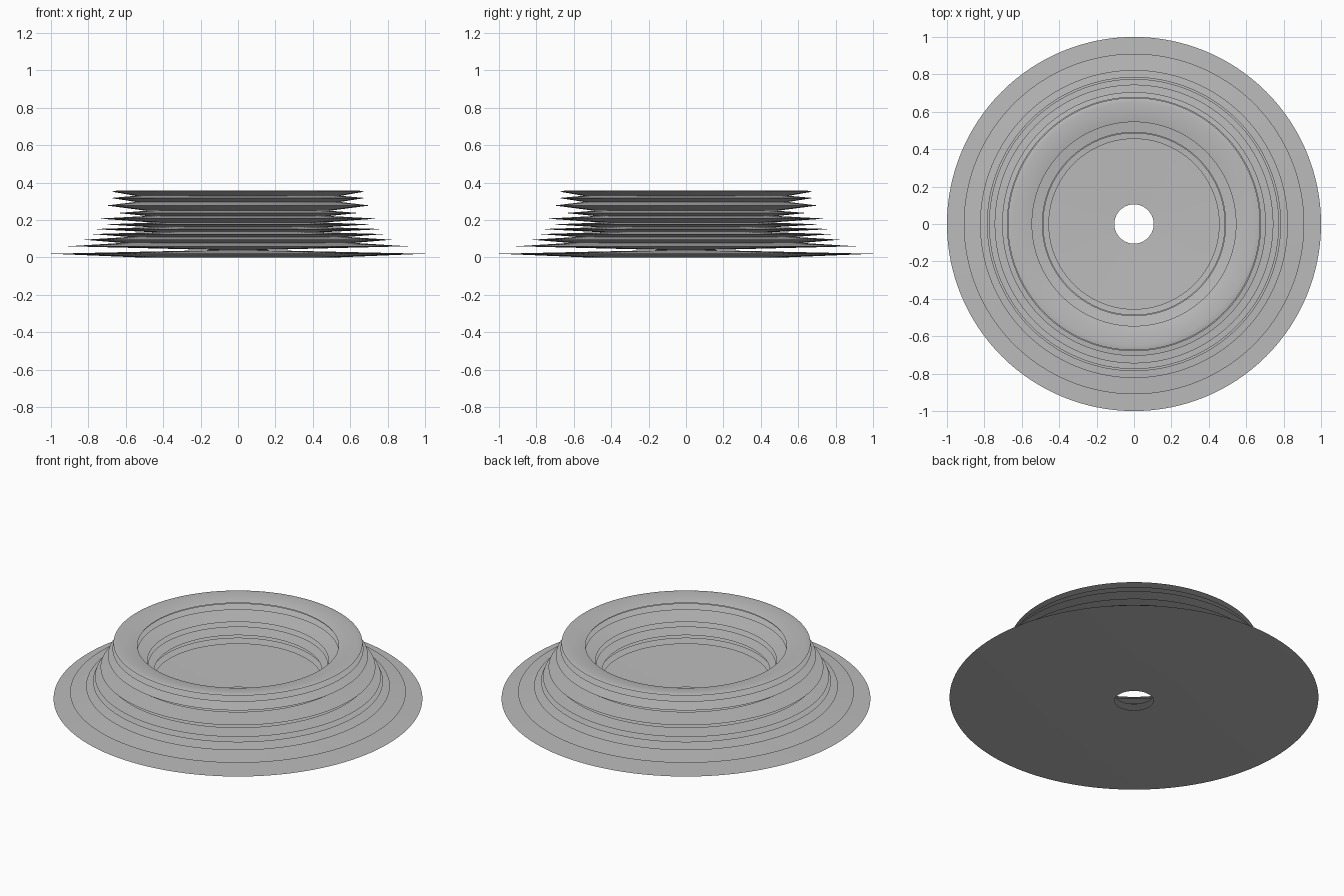
import bpy, bmesh, math

cube = bpy.data.objects.get("Cube")
if cube:
    bpy.data.objects.remove(cube, do_unlink=True)

SEGMENTS = 128

grey = bpy.data.materials.new("plain_grey")
grey.use_nodes = True
colour = (0.5, 0.5, 0.5, 1)
grey.diffuse_color = colour
grey.node_tree.nodes["Principled BSDF"].inputs["Base Color"].default_value = colour


def revolve(name, profile):
    """Turn a (radius, height) profile around the z axis."""
    bm = bmesh.new()
    verts = [bm.verts.new((r, 0, z)) for r, z in profile]
    edges = [bm.edges.new(pair) for pair in zip(verts, verts[1:])]
    bmesh.ops.spin(bm, geom=verts + edges, cent=(0, 0, 0), axis=(0, 0, 1),
                   angle=math.tau, steps=SEGMENTS, use_merge=True)
    bmesh.ops.remove_doubles(bm, verts=bm.verts, dist=0.0001)
    bmesh.ops.recalc_face_normals(bm, faces=bm.faces)
    # the underside must face down
    lowest = min(bm.faces, key=lambda f: f.calc_center_median().z)
    if lowest.normal.z > 0:
        bmesh.ops.reverse_faces(bm, faces=bm.faces)
    mesh = bpy.data.meshes.new(name)
    bm.to_mesh(mesh)
    bm.free()
    mesh.materials.append(grey)
    obj = bpy.data.objects.new(name, mesh)
    bpy.context.collection.objects.link(obj)
    bpy.context.view_layer.objects.active = obj
    obj.select_set(True)
    bpy.ops.object.shade_smooth_by_angle(angle=math.radians(30))
    obj.select_set(False)
    return obj


# Wide base fold: flat underside, thin rim, and the dished floor around the hole
base = [(0.105, 0), (0.52, 0), (1.0, 0.02), (0.105, 0.04), (0.91, 0.06)]

# Pleats going up: each inner crease is followed by its outer rim
pleats = [
    (0.62, 0.078), (0.823, 0.095),
    (0.58, 0.11), (0.786, 0.125),
    (0.455, 0.135), (0.775, 0.152),
    (0.47, 0.162), (0.715, 0.177),
    (0.455, 0.187), (0.745, 0.208),
    (0.485, 0.222), (0.645, 0.238),
    (0.49, 0.25), (0.705, 0.278),
    (0.545, 0.297), (0.68, 0.318),
]

# Top lip with a narrow bevel and an inward slope
lip = [(0.55, 0.33), (0.675, 0.352), (0.648, 0.358), (0.545, 0.338)]

revolve("pleated_ring_body", base + pleats + lip)
